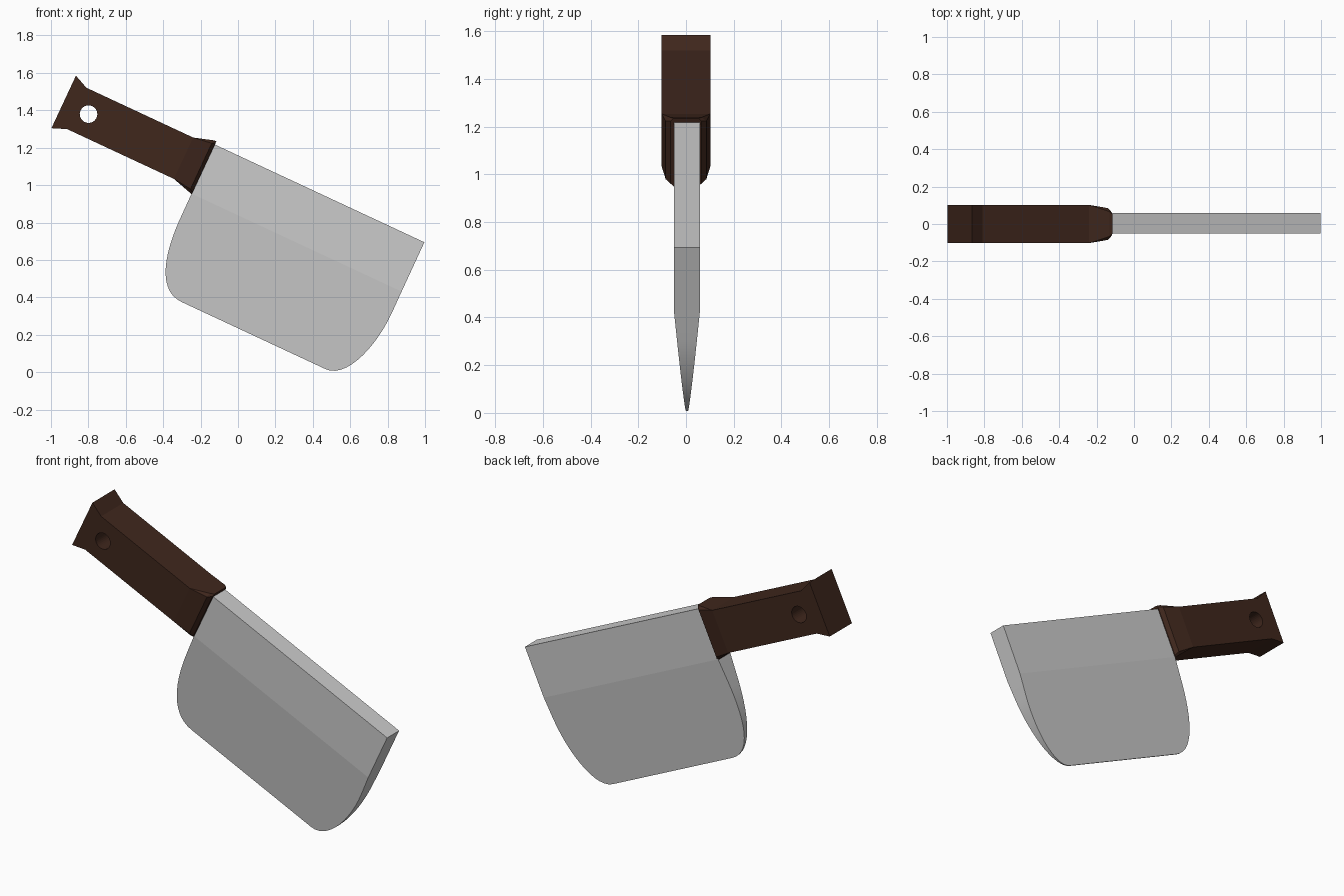
import bpy, bmesh
from math import radians, pi
from mathutils import Matrix, Vector
from mathutils.geometry import interpolate_bezier

if "Cube" in bpy.data.objects:
    bpy.data.objects.remove(bpy.data.objects["Cube"])

# Local frame: u runs along the spine, v goes down toward the cutting edge
PLACE = Matrix.Translation((-0.12, 0, 1.215)) @ Matrix.Rotation(radians(25), 4, 'Y')


def finish(bm, name, color=None):
    bmesh.ops.recalc_face_normals(bm, faces=bm.faces)
    bm.transform(PLACE)
    me = bpy.data.meshes.new(name)
    bm.to_mesh(me)
    bm.free()
    ob = bpy.data.objects.new(name, me)
    bpy.context.collection.objects.link(ob)
    if color:
        mat = bpy.data.materials.new(name + "_colour")
        mat.diffuse_color = color
        mat.use_nodes = True
        mat.node_tree.nodes["Principled BSDF"].inputs["Base Color"].default_value = mat.diffuse_color
        me.materials.append(mat)
    return ob


def curve(a, b, c, d, n=14):
    return [tuple(p) for p in interpolate_bezier(*(Vector(q) for q in (a, b, c, d)), n)]


# Blade: flat upper band, then a wedge ground down to the cutting edge
CREASE, EDGE = 0.29, 0.838
heel = curve((-0.005, 0.45), (0, 0.68), (0.06, EDGE), (0.19, EDGE))
toe = curve((1.04, EDGE), (1.16, EDGE), (1.234, 0.62), (1.234, 0.42))
upper = [(1.232, 0), (-0.006, 0)]
lower = [(-0.006, CREASE)] + heel + toe + [(1.233, CREASE)]


def half_thickness(v):
    k = max(0, (v - CREASE) / (EDGE - CREASE))
    return 0.055 + (0.003 - 0.055) * k


bm = bmesh.new()
sides = []
for s in (-1, 1):
    vs = [bm.verts.new((u, 0.004 + s * half_thickness(v), -v)) for u, v in upper + lower]
    bm.faces.new([vs[0], vs[1], vs[2], vs[-1]])
    bm.faces.new(vs[2:])
    sides.append(vs)
n = len(sides[0])
for i in range(n):
    j = (i + 1) % n
    f = bm.faces.new((sides[0][i], sides[0][j], sides[1][j], sides[1][i]))
    f.smooth = 2 <= i < n - 1
finish(bm, "blade")

# Handle: lofted sections (u, top v, bottom v, half width, corner chamfer)
sections = [
    (-0.833, -0.02, 0.29, 0.102, 0),
    (-0.755, 0.015, 0.259, 0.102, 0),
    (-0.125, 0.015, 0.259, 0.102, 0),
    (-0.022, -0.017, 0.288, 0.085, 0.018),
    (-0.004, -0.02, 0.294, 0.064, 0.012),
]
bm = bmesh.new()
rings = []
for u, t, b, w, c in sections:
    pts = [(w - c, t), (w, t + c), (w, b - c), (w - c, b),
           (c - w, b), (-w, b - c), (-w, t + c), (c - w, t)]
    rings.append([bm.verts.new((u, y, -v)) for y, v in pts])
for r0, r1 in zip(rings, rings[1:]):
    for i in range(8):
        j = (i + 1) % 8
        bm.faces.new((r0[i], r0[j], r1[j], r1[i]))
bm.faces.new(rings[0])
bm.faces.new(rings[-1])
bmesh.ops.remove_doubles(bm, verts=bm.verts, dist=0.0005)
handle = finish(bm, "handle", (0.05, 0.02, 0.012, 1))

# Hanging hole through the handle
bm = bmesh.new()
bmesh.ops.create_cone(bm, cap_ends=True, segments=32, radius1=0.047, radius2=0.047, depth=0.6,
                      matrix=Matrix.Translation((-0.685, 0, -0.138)) @ Matrix.Rotation(pi / 2, 4, 'X'))
cutter = finish(bm, "hole_cutter")
cutter.hide_render = True
mod = handle.modifiers.new("hole", 'BOOLEAN')
mod.object = cutter
mod.operation = 'DIFFERENCE'
mod.solver = 'EXACT'
bpy.context.view_layer.objects.active = handle
bpy.ops.object.modifier_apply(modifier=mod.name)
bpy.data.objects.remove(cutter)
